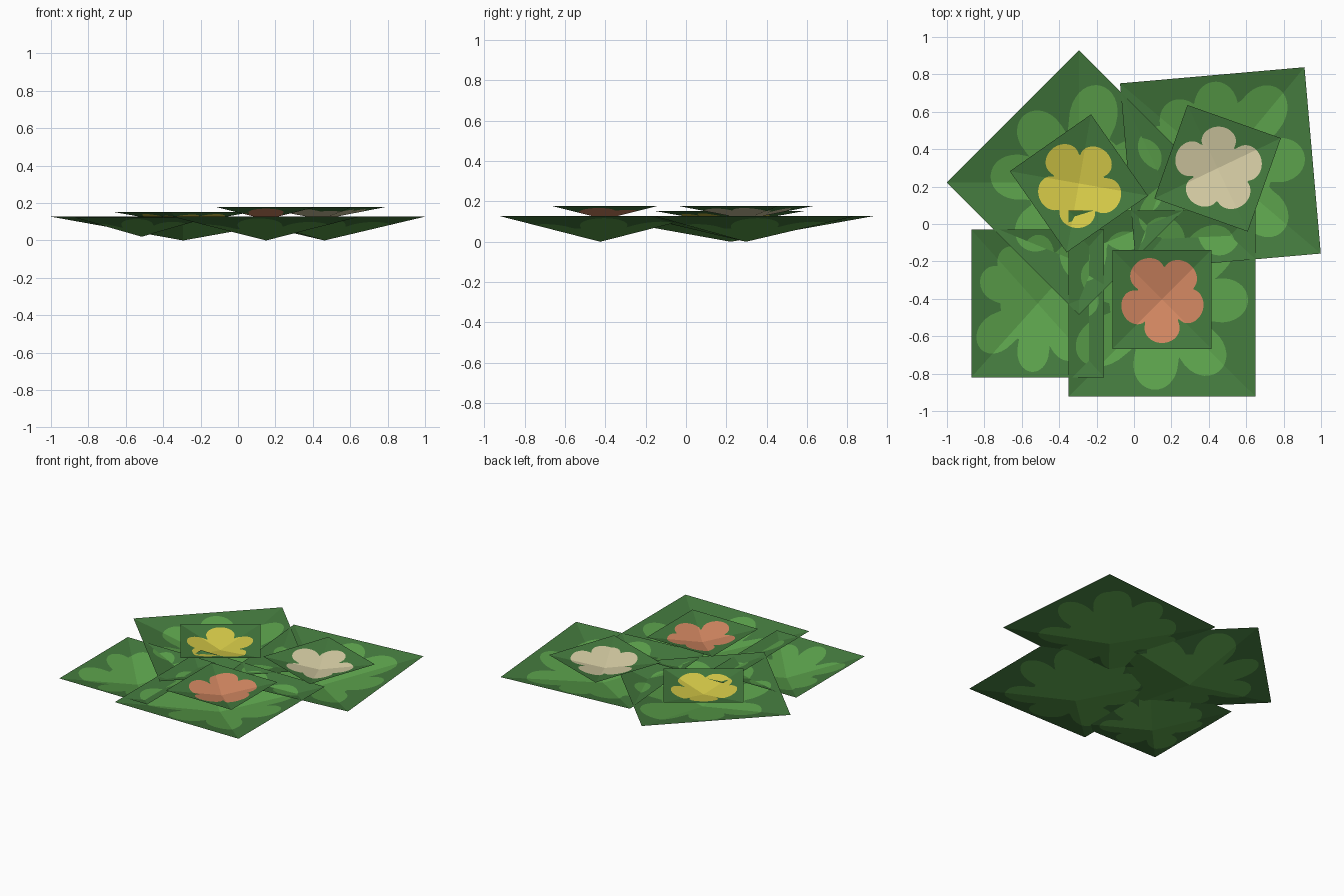
import bpy
import bmesh
from math import sin, cos, radians

cube = bpy.data.objects.get("Cube")
if cube:
    bpy.data.objects.remove(cube, do_unlink=True)


def material(name, rgb):
    mat = bpy.data.materials.new(name)
    mat.use_nodes = True
    mat.diffuse_color = (*rgb, 1)
    mat.node_tree.nodes["Principled BSDF"].inputs["Base Color"].default_value = (*rgb, 1)
    return mat


dark_green = material("dark green", (0.058, 0.195, 0.048))
leaf_green = material("leaf green", (0.107, 0.362, 0.072))
salmon = material("salmon", (0.658, 0.246, 0.122))
yellow = material("yellow", (0.679, 0.597, 0.065))
cream = material("cream", (0.679, 0.617, 0.376))

# Each lobe is (angle in degrees, reach as a share of the half width)
LEAF = dict(lobes=[(3, .92), (48, 1.06), (89, .93), (125, .9), (156, .93),
                   (213, 1.06), (264, .93), (310, .95)],
            base=.56, width=23, power=.7)
FLOWER = dict(lobes=[(52, .9), (120, .9), (197, .84), (270, .88), (346, .85)],
              base=.52, width=36, power=.55)


def outline(deg, lobes, base, width, power):
    """Radius of the painted rosette at an angle."""
    r = base
    for angle, reach in lobes:
        d = abs((deg - angle + 180) % 360 - 180) / width
        if d < 1:
            r = max(r, base + (reach - base) * (1 - d * d) ** power)
    return r


def pad(name, centre, size, turn, low, high, shape, paint, steps=144):
    """Shallow square dish with a rosette cut into its surface."""
    bm = bmesh.new()
    mid = bm.verts.new((0, 0, 0))
    inner, outer = [], []
    for i in range(steps):
        deg = 360 * i / steps
        c, s = cos(radians(deg)), sin(radians(deg))
        edge = 1 / max(abs(c), abs(s))
        r = min(outline(deg, **shape), edge * .97)
        for ring, rad in ((inner, r), (outer, edge)):
            ring.append(bm.verts.new((rad * c * size[0] / 2, rad * s * size[1] / 2,
                                      (high - low) * rad / edge)))
    for i in range(steps):
        j = (i + 1) % steps
        bm.faces.new((mid, inner[i], inner[j])).material_index = 1
        bm.faces.new((inner[i], outer[i], outer[j], inner[j]))
    mesh = bpy.data.meshes.new(name)
    bm.to_mesh(mesh)
    bm.free()
    mesh.materials.append(dark_green)
    mesh.materials.append(paint)
    obj = bpy.data.objects.new(name, mesh)
    obj.location = (*centre, low)
    obj.rotation_euler.z = radians(turn)
    bpy.context.collection.objects.link(obj)


# Leaf pads
for name, centre, size, turn, low, high in (
        ("front_leaf_pad", (.15, -.425), (1, .995), 0, 0, .127),
        ("small_leaf_pad", (-.515, -.425), (.71, .79), 0, .02, .122),
        ("back_right_leaf_pad", (-.293, .222), (1, 1), 225, 0, .127),
        ("back_left_leaf_pad", (.462, .297), (.99, 1), 5, 0, .127)):
    pad(name, centre, size, turn, low, high, LEAF, leaf_green)

# Flower pads
for name, centre, turn, high, paint in (
        ("salmon_flower_pad", (.15, -.403), 0, .178, salmon),
        ("yellow_flower_pad", (-.295, .217), 215, .152, yellow),
        ("cream_flower_pad", (.447, .298), 250.5, .178, cream)):
    pad(name, centre, (.53, .53), turn, high - .066, high, FLOWER, paint)
